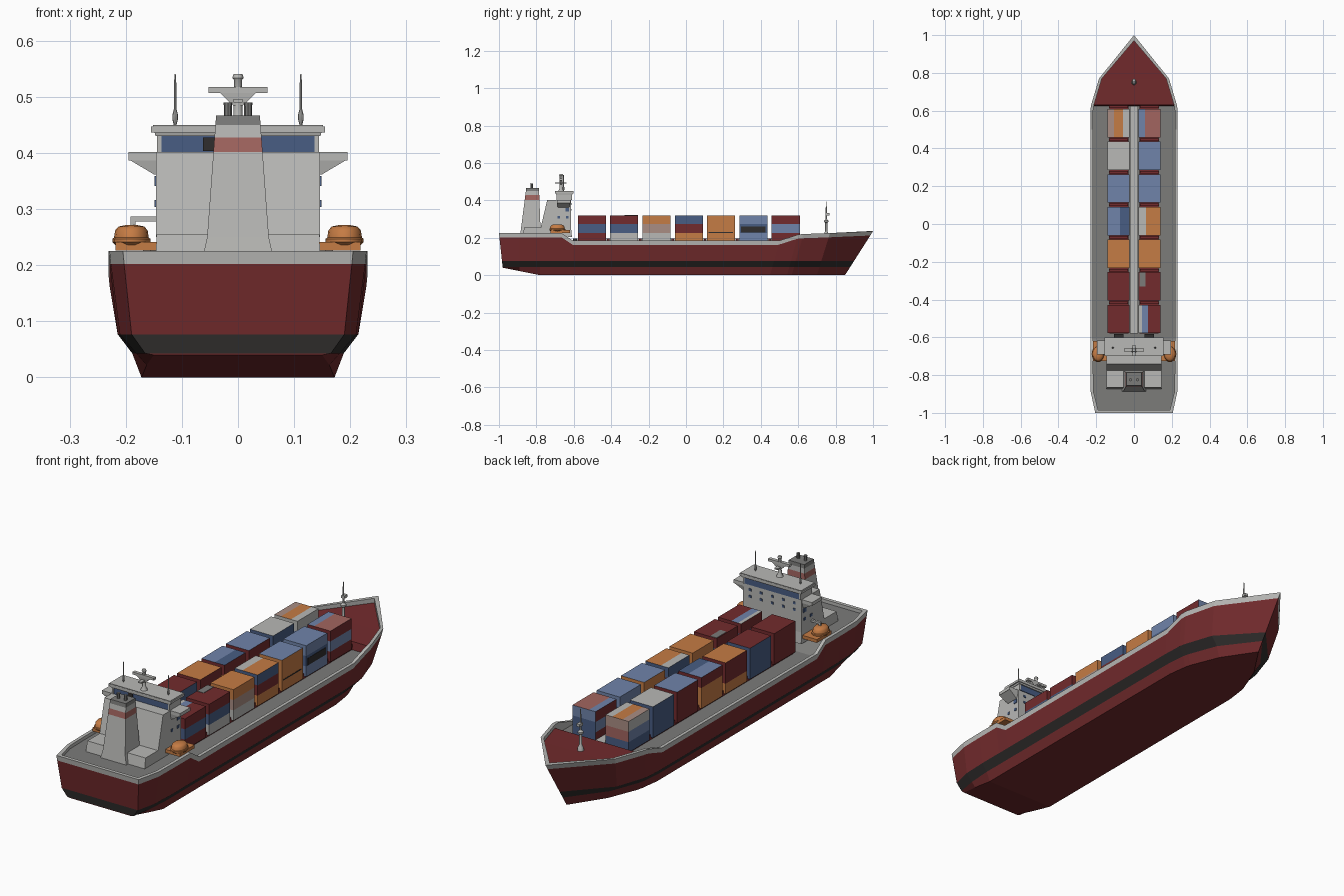
import bpy, bmesh, math

if "Cube" in bpy.data.objects:
    bpy.data.objects.remove(bpy.data.objects["Cube"])

COLORS = {
    "hull_red": (0.17, 0.024, 0.026), "stripe_black": (0.03, 0.027, 0.026),
    "off_white": (0.48, 0.48, 0.465), "deck_grey": (0.20, 0.20, 0.195),
    "orange": (0.56, 0.20, 0.058), "navy_blue": (0.065, 0.11, 0.23),
    "slate_blue": (0.16, 0.23, 0.40), "salmon": (0.36, 0.13, 0.115),
    "faded_pink": (0.40, 0.27, 0.23),
}
MAT = {}
for n, c in COLORS.items():
    MAT[n] = bpy.data.materials.new(n)
    MAT[n].diffuse_color = (*c, 1)


def finish(name, bm, mats, smooth=False):
    bmesh.ops.recalc_face_normals(bm, faces=bm.faces)
    me = bpy.data.meshes.new(name)
    bm.to_mesh(me)
    bm.free()
    for m in mats:
        me.materials.append(MAT[m])
    ob = bpy.data.objects.new(name, me)
    bpy.context.collection.objects.link(ob)
    if smooth:
        bpy.context.view_layer.objects.active = ob
        ob.select_set(True)
        bpy.ops.object.shade_smooth_by_angle(angle=math.radians(40))
        ob.select_set(False)
    return ob


def frustum(name, mat, z0, r0, z1, r1):
    """Tapered block; r = (xmin, xmax, ymin, ymax) at each height."""
    bm = bmesh.new()
    rings = []
    for z, (a, b, c, d) in ((z0, r0), (z1, r1)):
        rings.append([bm.verts.new(p) for p in ((a, c, z), (b, c, z), (b, d, z), (a, d, z))])
    bm.faces.new(rings[0])
    bm.faces.new(rings[1])
    for i in range(4):
        j = (i + 1) % 4
        bm.faces.new((rings[0][i], rings[0][j], rings[1][j], rings[1][i]))
    return finish(name, bm, [mat])


def box(name, mat, x0, x1, y0, y1, z0, z1):
    return frustum(name, mat, z0, (x0, x1, y0, y1), z1, (x0, x1, y0, y1))


def lathe(name, mat, x, y, profile, sx=1.0, sy=1.0, n=12):
    """Round part from (radius, z) pairs."""
    bm = bmesh.new()
    rings = [[bm.verts.new((x + sx * r * math.cos(2 * math.pi * k / n),
                            y + sy * r * math.sin(2 * math.pi * k / n), z))
              for k in range(n)] for r, z in profile]
    for a, b in zip(rings, rings[1:]):
        for k in range(n):
            bm.faces.new((a[k], a[(k + 1) % n], b[(k + 1) % n], b[k]))
    bm.faces.new(rings[0])
    bm.faces.new(rings[-1])
    return finish(name, bm, [mat], True)


# Hull: stations of (y top, y bottom, half width top, bottom, sheer z, deck z, bottom z, rim y inset)
STATIONS = [
    (-1.0, -0.98, 0, 0, 0.225, 0.21, 0.04, 0.016),
    (-1.0, -0.98, 0.205, 0.15, 0.225, 0.21, 0.04, 0.016),
    (-0.89, -0.89, 0.229, 0.163, 0.225, 0.21, 0.022, 0),
    (-0.78, -0.78, 0.231, 0.172, 0.225, 0.21, 0, 0),
    (-0.665, -0.665, 0.231, 0.172, 0.225, 0.21, 0, 0),
    (-0.605, -0.605, 0.231, 0.172, 0.185, 0.17, 0, 0),
    (0.50, 0.45, 0.231, 0.172, 0.185, 0.17, 0, 0),
    (0.60, 0.54, 0.231, 0.16, 0.217, 0.17, 0, 0),
    (0.625, 0.56, 0.228, 0.155, 0.22, 0.17, 0, 0),
    (0.63, 0.565, 0.227, 0.154, 0.22, 0.205, 0, 0),
    (0.77, 0.70, 0.185, 0.10, 0.225, 0.208, 0, 0),
    (1.0, 0.85, 0, 0, 0.235, 0.215, 0, -0.03),
]
ROWS = [0, 0, 1, 0, 2, 2, 2, 3]


def section(yt, yb, wt, wb, sheer, deck, zb, dy):
    def at(w, z):
        return (w, yb + (yt - yb) * (z - zb) / (sheer - zb), z)
    wi = max(wt - 0.015, 0)
    return [(0, yb, zb), at(wb, zb), at(wb + 0.28 * (wt - wb), max(0.043, zb + 0.003)),
            at(wb + 0.72 * (wt - wb), 0.077), at(wt * 0.99, sheer - 0.023), (wt, yt, sheer),
            (wi, yt + dy, sheer), (wi, yt + dy, deck), (0, yt + dy, deck)]


bm = bmesh.new()
for s in (1, -1):
    grid = [[bm.verts.new((s * p[0], p[1], p[2])) for p in section(*st)] for st in STATIONS]
    for a, b in zip(grid, grid[1:]):
        for i, m in enumerate(ROWS):
            f = bm.faces.new((a[i], a[i + 1], b[i + 1], b[i]))
            foredeck = m == 3 and f.calc_center_median().y > 0.62
            f.material_index = 0 if foredeck else m
bmesh.ops.remove_doubles(bm, verts=bm.verts, dist=0.0005)
finish("hull", bm, ["hull_red", "stripe_black", "off_white", "deck_grey"])

# Hatch covers and the walkway between the container rows
for s in (-1, 1):
    box("hatch_cover", "hull_red", min(s * 0.03, s * 0.13), max(s * 0.03, s * 0.13),
        -0.58, 0.625, 0.165, 0.184)
    box("deck_locker", "stripe_black", s * 0.08 - 0.025, s * 0.08 + 0.025, -0.603, -0.583, 0.165, 0.195)
box("centre_walkway", "off_white", -0.022, 0.022, -0.58, 0.625, 0.165, 0.195)

# Container stacks, stern to bow: side colours (top tier first), then roof colour strips from -x to +x
KEY = {"R": "hull_red", "N": "navy_blue", "S": "slate_blue", "W": "off_white",
       "O": "orange", "P": "salmon", "F": "faded_pink"}
ORDER = "RNSWOPF"
LEFT = ["RRR", "NNN", "RRO", "ROO", "RRR", "NNN", "WSN"]
RIGHT = ["RNR", "RNW", "OFW", "NRO", "OOO", "SNS", "RSR"]
ROOF_L = ["R", "R", "O", "SSSSNNN", "S", "W", "FFOOOWW"]
ROOF_R = ["WSSRRRR", "R", "O", "WWOOOO", "S", "S", "SSPPPPP"]


def stack(x0, x1, y0, y1, tiers, roof, bow_end):
    """One closed block: a colour band per tier, roof strips, own colours on the +y end."""
    bm = bmesh.new()

    def ring(z):
        return [bm.verts.new(p) for p in ((x0, y0, z), (x1, y0, z), (x1, y1, z), (x0, y1, z))]
    low, h = ring(0.18), 0.14 / 3
    bm.faces.new(low)
    for t in range(3):
        top = ring(0.18 + h * (t + 1))
        for i in range(4):
            j = (i + 1) % 4
            key = (bow_end if i == 2 else tiers)[2 - t]
            bm.faces.new((low[i], low[j], top[j], top[i])).material_index = ORDER.index(key)
        low = top
    starts = [i for i in range(len(roof)) if i == 0 or roof[i] != roof[i - 1]]
    a, b = low[0], low[3]
    for i, nxt in zip(starts, starts[1:] + [None]):
        c, d = low[1], low[2]
        if nxt:
            x = x0 + (x1 - x0) * nxt / len(roof)
            c, d = (bm.verts.new((x, y, 0.32)) for y in (y0, y1))
        bm.faces.new((a, c, d, b)).material_index = ORDER.index(roof[i])
        a, b = c, d
    finish("container_stack", bm, [KEY[c] for c in ORDER])


for k in range(7):
    yc = -0.503 + 0.1727 * k
    stack(-0.14, -0.025, yc - 0.075, yc + 0.075, LEFT[k], ROOF_L[k], "FPN" if k == 6 else LEFT[k])
    stack(0.025, 0.14, yc - 0.075, yc + 0.075, RIGHT[k], ROOF_R[k], "SNN" if k == 6 else RIGHT[k])
    for x0 in (-0.14, 0.025):
        box("lashing_bar", "hull_red", x0 + 0.008, x0 + 0.107, yc + 0.08, yc + 0.093, 0.18, 0.195)
box("container_vent", "stripe_black", 0.139, 0.1415, 0.295, 0.425, 0.228, 0.26)
box("container_seam", "stripe_black", 0.139, 0.1412, 0.12, 0.25, 0.226, 0.231)
box("roof_patch", "deck_grey", 0.028, 0.06, -0.33, -0.257, 0.318, 0.3215)

# Deckhouse
frustum("house_base", "off_white", 0.205, (-0.147, 0.147, -0.875, -0.61),
        0.255, (-0.145, 0.145, -0.865, -0.615))
frustum("house", "off_white", 0.25, (-0.146, 0.146, -0.778, -0.615),
        0.402, (-0.146, 0.146, -0.742, -0.615))
box("bridge_windows", "navy_blue", -0.14, 0.14, -0.69, -0.612, 0.402, 0.43)
box("bridge_door", "stripe_black", -0.062, -0.04, -0.693, -0.689, 0.404, 0.428)
for x in (-0.14, 0.14):
    box("bridge_pillar", "off_white", x - 0.004, x + 0.004, -0.692, -0.610, 0.402, 0.43)
frustum("bridge_roof", "off_white", 0.43, (-0.147, 0.147, -0.695, -0.607),
        0.45, (-0.152, 0.152, -0.70, -0.602))
box("roof_edge", "off_white", -0.155, 0.155, -0.70, -0.602, 0.437, 0.447)

# Bridge wings, side windows and lifeboats, both sides
for s in (-1, 1):
    def span(a, b):
        return (min(s * a, s * b), max(s * a, s * b))
    frustum("bridge_wing", "off_white", 0.362, (*span(0.14, 0.15), -0.685, -0.625),
            0.387, (*span(0.14, 0.192), -0.69, -0.618))
    box("wing_bulwark", "off_white", *span(0.14, 0.195), -0.69, -0.618, 0.387, 0.402)
    for y, z, r in ((-0.635, 0.35, 0.009), (-0.635, 0.31, 0.006), (-0.68, 0.31, 0.006)):
        box("side_window", "navy_blue", *span(0.144, 0.149), y - r, y + r, z - r, z + r)
    box("boat_cradle", "orange", *span(0.14, 0.218), -0.725, -0.62, 0.226, 0.241)
    lathe("lifeboat", "orange", s * 0.19, -0.688,
          [(0.022, 0.226), (0.029, 0.236), (0.034, 0.241), (0.034, 0.247), (0.031, 0.249),
           (0.029, 0.262), (0.023, 0.269), (0.008, 0.272)], 1.0, 1.3, 14)
    lathe("whip_antenna", "off_white", s * 0.112, -0.655,
          [(0.002, 0.448), (0.005, 0.46), (0.005, 0.468), (0.002, 0.48), (0.002, 0.525), (0.001, 0.541)], n=8)
box("davit_arm", "off_white", -0.192, -0.145, -0.692, -0.682, 0.278, 0.287)
box("davit_post", "off_white", -0.192, -0.183, -0.692, -0.682, 0.26, 0.287)

# Forward windows in two rows
for z in (0.35, 0.38):
    for i in range(5):
        x = -0.11 + 0.055 * i
        box("forward_window", "navy_blue", x - 0.006, x + 0.006, -0.617, -0.612, z - 0.005, z + 0.005)

# Funnel in stacked tapering bands
BANDS = [(0.25, "off_white"), (0.402, "salmon"), (0.428, "off_white"), (0.45, "deck_grey"), (0.467, "")]


def funnel_rect(z):
    t = (z - 0.25) / 0.217
    return (-0.055 + 0.016 * t, 0.055 - 0.016 * t, -0.882 + 0.028 * t, -0.778 - 0.008 * t)


frustum("funnel_foot", "off_white", 0.205, (-0.065, 0.065, -0.888, -0.778), 0.25, funnel_rect(0.25))
for (za, m), (zb, _) in zip(BANDS, BANDS[1:]):
    frustum("funnel", m, za, funnel_rect(za), zb, funnel_rect(zb))
for x in (-0.018, 0.018):
    lathe("exhaust_pipe", "deck_grey", x, -0.825, [(0.007, 0.465), (0.007, 0.482), (0.008, 0.49)], n=8)

# Radar mast on the bridge roof
lathe("radar_mast", "off_white", 0, -0.668,
      [(0.016, 0.448), (0.008, 0.465), (0.007, 0.53), (0.010, 0.534), (0.008, 0.541)])
frustum("radar_bracket", "off_white", 0.485, (-0.009, 0.009, -0.674, -0.662),
        0.507, (-0.032, 0.032, -0.676, -0.66))
box("radar_bar", "off_white", -0.053, 0.053, -0.676, -0.66, 0.507, 0.518)
box("radar_platform", "off_white", -0.008, 0.008, -0.70, -0.64, 0.49, 0.496)

# Bow mast
lathe("bow_mast", "off_white", 0, 0.75,
      [(0.014, 0.205), (0.012, 0.222), (0.006, 0.235), (0.006, 0.28), (0.012, 0.285),
       (0.012, 0.292), (0.004, 0.30), (0.003, 0.36), (0.0015, 0.395)], n=10)
box("bow_mast_lamp", "off_white", -0.008, 0.008, 0.745, 0.768, 0.32, 0.332)

for m in bpy.data.materials:
    if m.users and not m.is_grease_pencil:
        m.use_nodes = True
        m.node_tree.nodes["Principled BSDF"].inputs["Base Color"].default_value = m.diffuse_color
